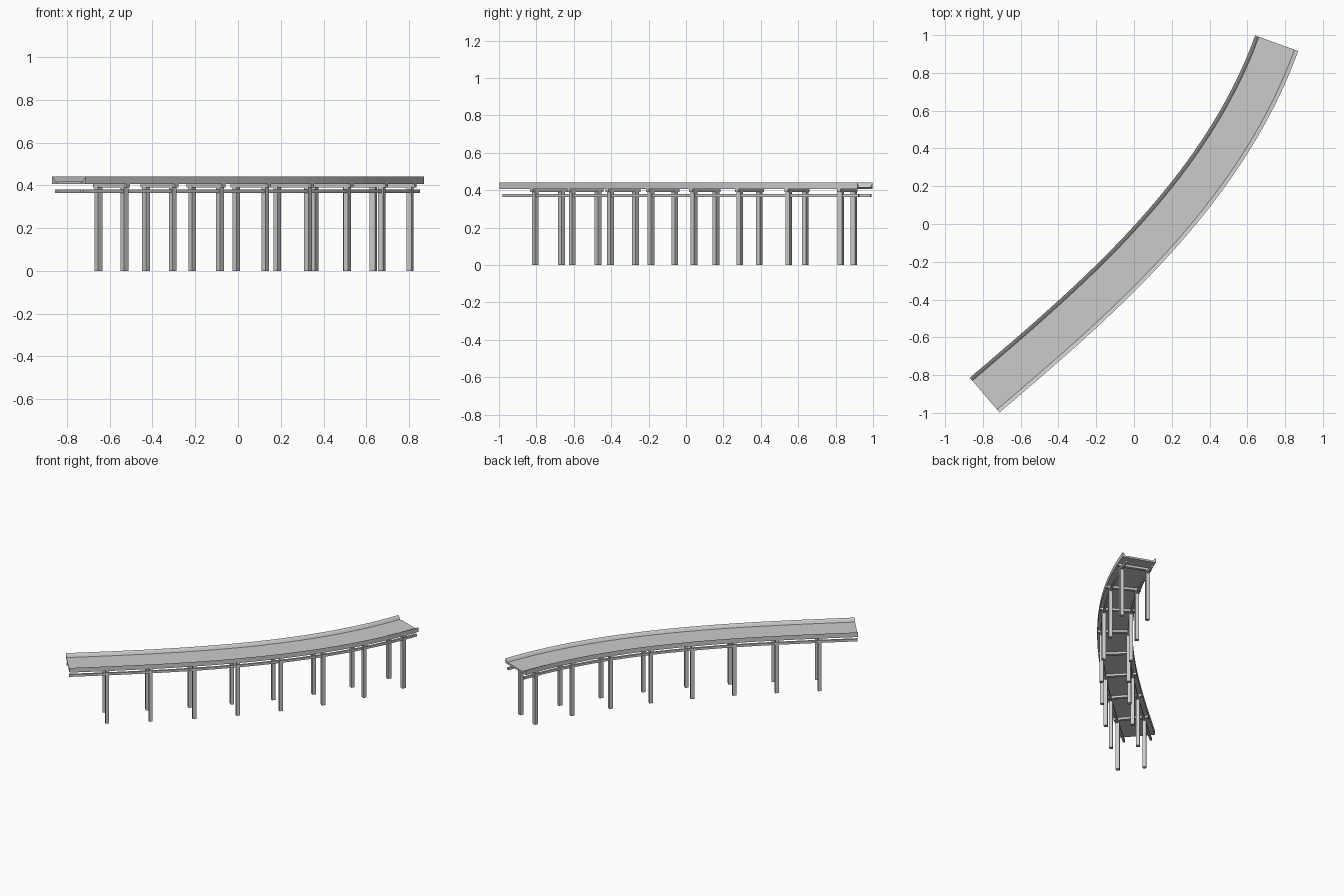
import bpy, bmesh, math
from mathutils import Matrix, Vector

cube = bpy.data.objects.get("Cube")
if cube:
    bpy.data.objects.remove(cube, do_unlink=True)

LENGTH, HALF = 2.45, 0.121
START, TURN = math.radians(40.4), math.radians(29.8)
STEPS = 40

concrete = bpy.data.materials.new("concrete_grey")
concrete.use_nodes = True
grey = (0.6, 0.6, 0.6, 1)
concrete.diffuse_color = grey
concrete.node_tree.nodes["Principled BSDF"].inputs["Base Color"].default_value = grey


def heading(s):
    return START + TURN * (s / LENGTH) ** 2


def point(s, n=200):
    # Midpoint integration along the tightening bend
    ds = s / n
    angles = [heading((i + 0.5) * ds) for i in range(n)]
    return Vector((sum(map(math.cos, angles)) * ds, sum(map(math.sin, angles)) * ds, 0))


def right_of(s):
    a = heading(s)
    return Vector((math.sin(a), -math.cos(a), 0))


# Shift that centres the deck outline on the origin
stations = [LENGTH * i / STEPS for i in range(STEPS + 1)]
edges = [point(s) + right_of(s) * d for s in stations for d in (-HALF, HALF)]
shift = -Vector([(min(c) + max(c)) / 2 for c in zip(*edges)])
frames = [(point(s) + shift, right_of(s)) for s in stations]


def finish(name, bm):
    bmesh.ops.recalc_face_normals(bm, faces=bm.faces)
    mesh = bpy.data.meshes.new(name)
    bm.to_mesh(mesh)
    bm.free()
    mesh.materials.append(concrete)
    obj = bpy.data.objects.new(name, mesh)
    bpy.context.collection.objects.link(obj)
    return obj


def sweep(name, profile):
    """Carry a closed (offset, height) section along the bend and cap it."""
    bm = bmesh.new()
    rings = [[bm.verts.new(p + r * d + Vector((0, 0, z))) for d, z in profile]
             for p, r in frames]
    n = len(profile)
    for a, b in zip(rings, rings[1:]):
        for i in range(n):
            j = (i + 1) % n
            bm.faces.new((a[i], a[j], b[j], b[i]))
    bm.faces.new(rings[0])
    bm.faces.new(rings[-1])
    return finish(name, bm)


def rectangle(centre, half, low, high):
    return [(centre - half, low), (centre + half, low),
            (centre + half, high), (centre - half, high)]


def block(name, s, offset, size, low, high):
    """Box turned to follow the bend at distance s."""
    bm = bmesh.new()
    at = point(s) + shift + right_of(s) * offset + Vector((0, 0, (low + high) / 2))
    turn = Matrix.Rotation(heading(s) - math.pi / 2, 4, "Z")
    scale = Matrix.Diagonal((size[0], size[1], high - low, 1))
    bmesh.ops.create_cube(bm, size=1, matrix=Matrix.Translation(at) @ turn @ scale)
    return finish(name, bm)


# Trough deck with sloped kerbs
kerb = [(HALF, 0.405), (HALF, 0.44), (0.109, 0.431), (0.1, 0.416)]
sweep("deck", kerb + [(-d, z) for d, z in reversed(kerb)])
sweep("road_surface", rectangle(0, 0.08, 0.41, 0.418))

# Long beams running through the posts
for side, offset in (("right", 0.093), ("left", -0.093)):
    sweep(side + "_beam", rectangle(offset, 0.0075, 0.363, 0.38))

# Post pairs, each carrying a cross beam
for k in range(8):
    s = 0.262 + 0.298 * k
    block(f"cross_beam_{k + 1}", s, 0, (0.24, 0.022), 0.389, 0.406)
    for side, offset in (("right", 0.093), ("left", -0.093)):
        block(f"{side}_post_{k + 1}", s, offset, (0.026, 0.026), 0, 0.395)
